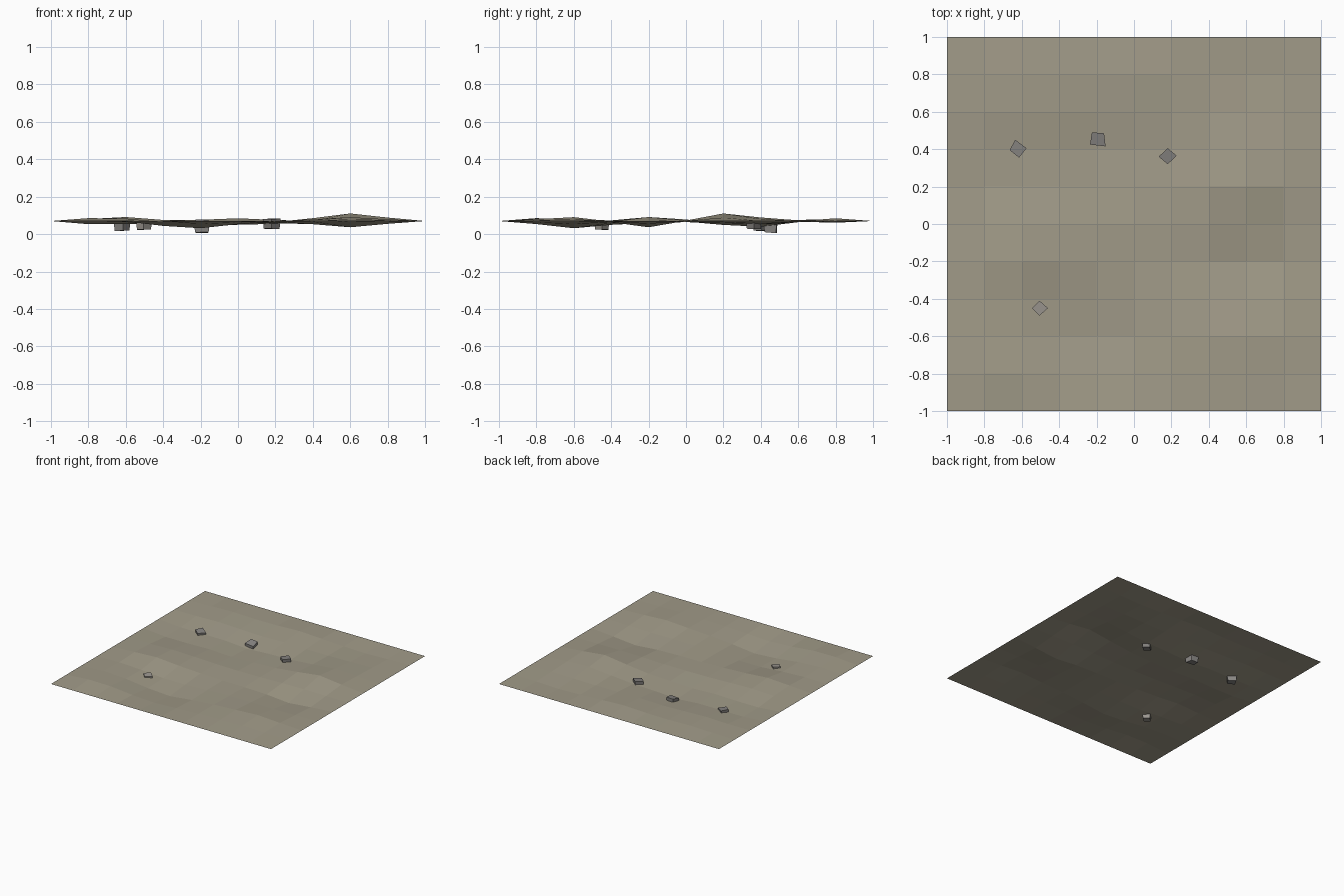
import bpy, bmesh, math

if "Cube" in bpy.data.objects:
    bpy.data.objects.remove(bpy.data.objects["Cube"])


def finish(bm, name, color):
    me = bpy.data.meshes.new(name)
    bm.to_mesh(me)
    bm.free()
    ob = bpy.data.objects.new(name, me)
    bpy.context.collection.objects.link(ob)
    mat = bpy.data.materials.new(name + "_colour")
    mat.diffuse_color = color
    mat.use_nodes = True
    mat.node_tree.nodes["Principled BSDF"].inputs["Base Color"].default_value = mat.diffuse_color
    me.materials.append(mat)
    return ob


# Ground: flat-shaded sheet with soft hills and dips, level at the rim
BASE = 0.07
BUMPS = [  # x, y, height
    (0.6, 0.2, 0.042), (0.6, -0.6, 0.022), (-0.6, -0.2, 0.027),
    (0.0, 0.8, 0.015), (-0.7, -0.75, 0.020), (-0.6, 0.7, 0.012), (0.8, 0.6, 0.005),
    (0.6, -0.2, -0.036), (-0.2, -0.6, -0.036), (-0.2, 0.35, -0.032),
    (-0.7, 0.3, -0.026), (0.2, 0.4, -0.015), (-0.5, -0.45, -0.024),
    (0.6, 0.8, -0.010), (0.1, -0.2, -0.012),
]


def ground_height(x, y):
    h = sum(a * math.exp(-((x - bx) ** 2 + (y - by) ** 2) / 0.05) for bx, by, a in BUMPS)
    rim = min(1.0, (1 - max(abs(x), abs(y))) / 0.2)
    return BASE + h * rim


bm = bmesh.new()
bmesh.ops.create_grid(bm, x_segments=10, y_segments=10, size=1)
for v in bm.verts:
    v.co.z = ground_height(v.co.x, v.co.y)
finish(bm, "ground", (0.36, 0.33, 0.25, 1))


# Rocks: chipped six-sided blocks half sunk in the ground
def rock(name, top, z_top, z_bottom, tilt, color):
    cx = sum(p[0] for p in top) / 4
    cy = sum(p[1] for p in top) / 4
    bm = bmesh.new()
    up = [bm.verts.new((x, y, z_top + t)) for (x, y), t in zip(top, tilt)]
    low = [bm.verts.new((cx + (x - cx) * 0.88, cy + (y - cy) * 0.88, z_bottom - t * 0.4))
           for (x, y), t in zip(top, tilt)]
    bm.faces.new(up)
    bm.faces.new(low[::-1])
    for i in range(4):
        j = (i + 1) % 4
        bm.faces.new((up[i], up[j], low[j], low[i]))
    bmesh.ops.recalc_face_normals(bm, faces=bm.faces)
    finish(bm, name, color)


GREY = (0.25, 0.24, 0.23, 1)
rock("rock_left", [(-.635, .45), (-.575, .405), (-.615, .355), (-.665, .395)],
     0.072, 0.018, (.004, -.004, -.002, .004), GREY)
rock("rock_middle", [(-.225, .49), (-.16, .485), (-.152, .415), (-.235, .425)],
     0.070, 0.008, (.008, .006, -.006, -.004), GREY)
rock("rock_right", [(.18, .405), (.228, .365), (.18, .32), (.132, .36)],
     0.082, 0.028, (.002, .002, -.002, -.002), (0.22, 0.21, 0.20, 1))
rock("rock_front", [(-.505, -.41), (-.46, -.45), (-.505, -.49), (-.545, -.45)],
     0.070, 0.024, (.002, -.002, -.002, .002), (0.33, 0.31, 0.28, 1))
